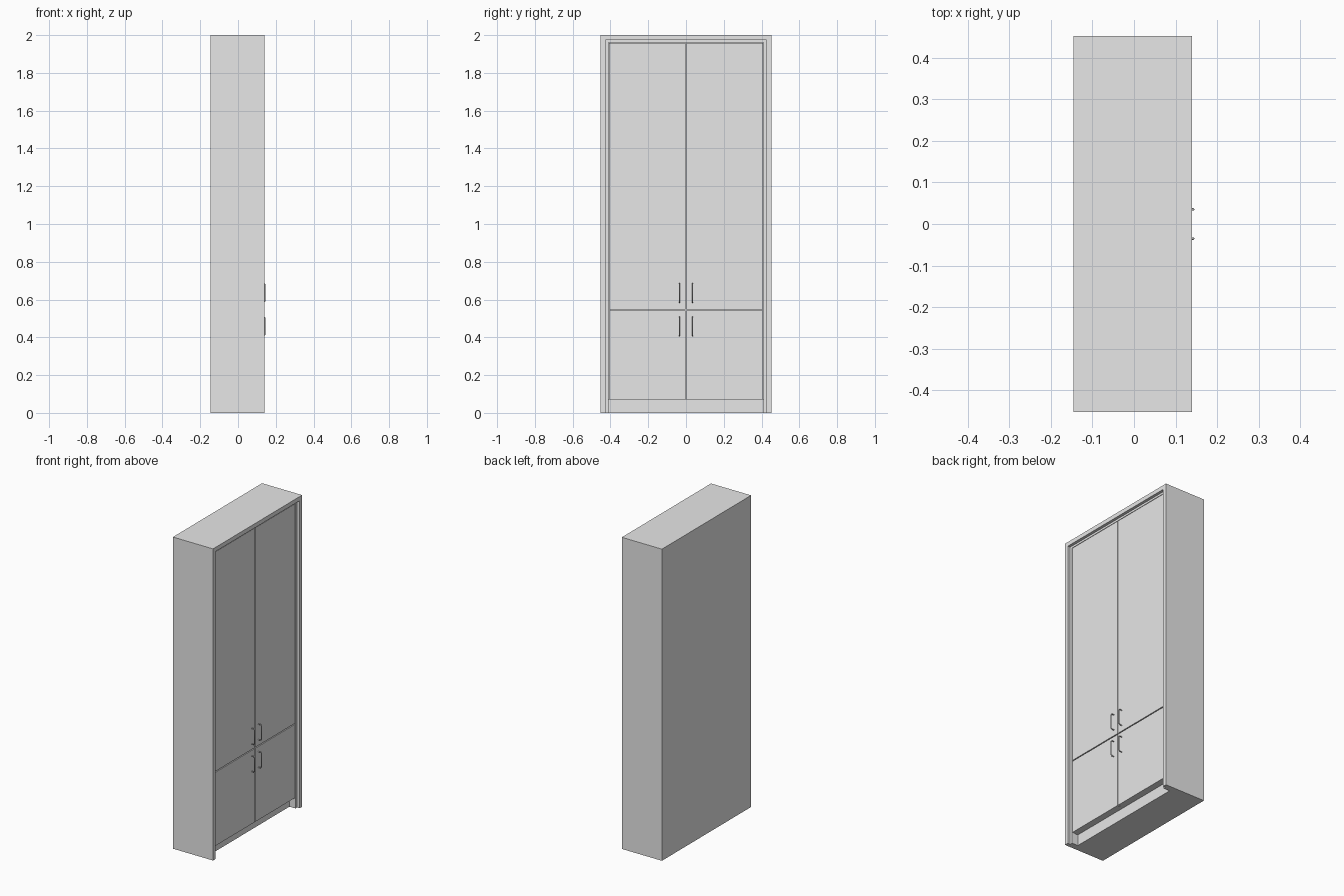
import bpy
from mathutils import Vector

cube = bpy.data.objects.get("Cube")
if cube:
    bpy.data.objects.remove(cube, do_unlink=True)

grey = bpy.data.materials.new("plain_grey")
grey.use_nodes = True
grey.diffuse_color = (0.8, 0.8, 0.8, 1)
grey.node_tree.nodes["Principled BSDF"].inputs["Base Color"].default_value = (0.8, 0.8, 0.8, 1)

# Main dimensions
BACK, FRONT = -0.1455, 0.139
HALF = 0.452            # half of the cabinet width
INNER = 0.427           # inner face of the side panels
OPENING = 0.41          # inner edge of the fillers
FACE = 0.121            # front of the doors and fillers
CARCASS = 0.103         # plane behind the doors
TOP_Z, KICK_Z, SPLIT_Z, DOOR_TOP = 1.973, 0.07, 0.545, 1.957
GAP = 0.003


def box(name, x, y, z):
    """Axis-aligned box from (min, max) pairs."""
    lo, hi = (Vector(c) for c in zip(x, y, z))
    bpy.ops.mesh.primitive_cube_add(size=1, location=(lo + hi) / 2)
    ob = bpy.context.object
    ob.name = name
    ob.scale = hi - lo
    bpy.ops.object.transform_apply(location=False, rotation=False, scale=True)
    ob.data.materials.append(grey)
    return ob


def handle(name, y, z0, z1):
    """Bow handle: a rod bent into two feet that meet the door."""
    out, bend = 0.1425, 0.006
    path = [(FACE, z0), (out - bend, z0), (out, z0 + bend),
            (out, z1 - bend), (out - bend, z1), (FACE, z1)]
    curve = bpy.data.curves.new(name, "CURVE")
    curve.dimensions = "3D"
    curve.bevel_depth = 0.003
    curve.bevel_resolution = 2
    curve.use_fill_caps = True
    spline = curve.splines.new("POLY")
    spline.points.add(len(path) - 1)
    for point, (x, z) in zip(spline.points, path):
        point.co = (x, y, z, 1)
    curve.materials.append(grey)
    ob = bpy.data.objects.new(name, curve)
    bpy.context.collection.objects.link(ob)


# Carcass, recessed plinth and top board
box("carcass", (BACK, CARCASS), (-INNER, INNER), (KICK_Z, TOP_Z))
box("plinth", (BACK, 0.078), (-INNER, INNER), (0, KICK_Z))
box("top_board", (BACK, FRONT), (-HALF, HALF), (TOP_Z, 2.0))
box("top_filler", (CARCASS, FACE), (-OPENING, OPENING), (DOOR_TOP + GAP, TOP_Z))

# Mirrored side panels, fillers, doors and handles
for side, s in (("left", 1), ("right", -1)):
    def span(a, b):
        return sorted((s * a, s * b))

    box(side + "_side_panel", (BACK, FRONT), span(INNER, HALF), (0, TOP_Z))
    box(side + "_filler", (0.078, FACE), span(OPENING, INNER), (0, TOP_Z))
    door_y = span(GAP, OPENING - GAP)
    box(side + "_lower_door", (CARCASS, FACE), door_y, (KICK_Z, SPLIT_Z - GAP))
    box(side + "_upper_door", (CARCASS, FACE), door_y, (SPLIT_Z + GAP, DOOR_TOP))
    handle(side + "_lower_handle", s * 0.035, 0.408, 0.508)
    handle(side + "_upper_handle", s * 0.035, 0.585, 0.685)
